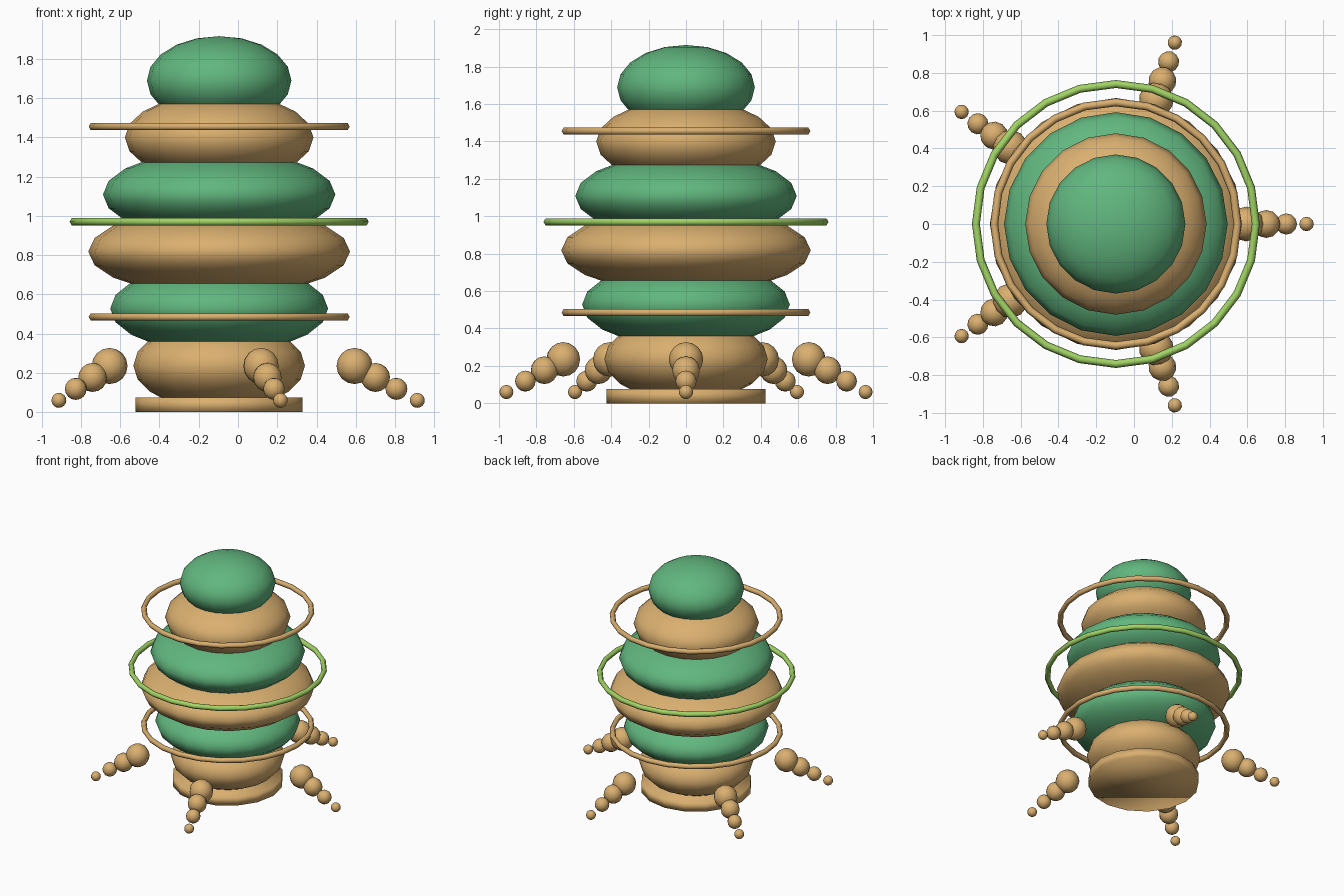
import bpy
import math

cube = bpy.data.objects.get("Cube")
if cube:
    bpy.data.objects.remove(cube, do_unlink=True)

CX = -0.096  # axis of the stacked body


def make_material(name, rgb):
    mat = bpy.data.materials.new(name)
    mat.use_nodes = True
    colour = (*rgb, 1.0)
    mat.diffuse_color = colour
    mat.node_tree.nodes["Principled BSDF"].inputs["Base Color"].default_value = colour
    return mat


tan = make_material("tan", (0.70, 0.43, 0.16))
green = make_material("green", (0.12, 0.47, 0.21))
lime = make_material("lime", (0.36, 0.66, 0.13))


def finish(name, mat):
    obj = bpy.context.object
    obj.name = name
    obj.data.materials.append(mat)
    bpy.ops.object.shade_smooth()
    return obj


def ball(name, mat, location, radius, height, segments, rings):
    bpy.ops.mesh.primitive_uv_sphere_add(
        segments=segments, ring_count=rings, radius=1, location=location)
    obj = finish(name, mat)
    obj.scale = (radius, radius, height)
    return obj


def ring(name, mat, z, major):
    bpy.ops.mesh.primitive_torus_add(
        major_segments=24, minor_segments=6, major_radius=major,
        minor_radius=0.021, location=(CX, 0, z))
    return finish(name, mat)


# Base disc
bpy.ops.mesh.primitive_cylinder_add(
    vertices=16, radius=0.425, depth=0.075, location=(CX, 0, 0.0375),
    rotation=(0, 0, math.pi / 2))
finish("base_disc", tan)

# Stacked body of flattened balls in alternating colours
for i, radius in enumerate((0.437, 0.555, 0.667, 0.592, 0.48, 0.368)):
    ball(f"body_layer_{i + 1}", (tan, green)[i % 2],
         (CX, 0, 0.237 + 0.2905 * i), radius, 0.226, 20, 10)

# Floating rings
ring("lower_ring", tan, 0.485, 0.644)
ring("middle_ring", lime, 0.97, 0.741)
ring("upper_ring", tan, 1.455, 0.644)

# Five legs of shrinking balls
for leg in range(5):
    angle = leg * math.tau / 5
    for j in range(4):
        reach = 0.69 + 0.1065 * j
        radius = 0.092 - 0.018 * j
        obj = ball(f"leg_{leg + 1}_ball_{j + 1}", tan,
                   (CX + reach * math.cos(angle), reach * math.sin(angle),
                    0.235 - 0.0583 * j), radius, radius, 12, 8)
        obj.rotation_euler.z = angle
